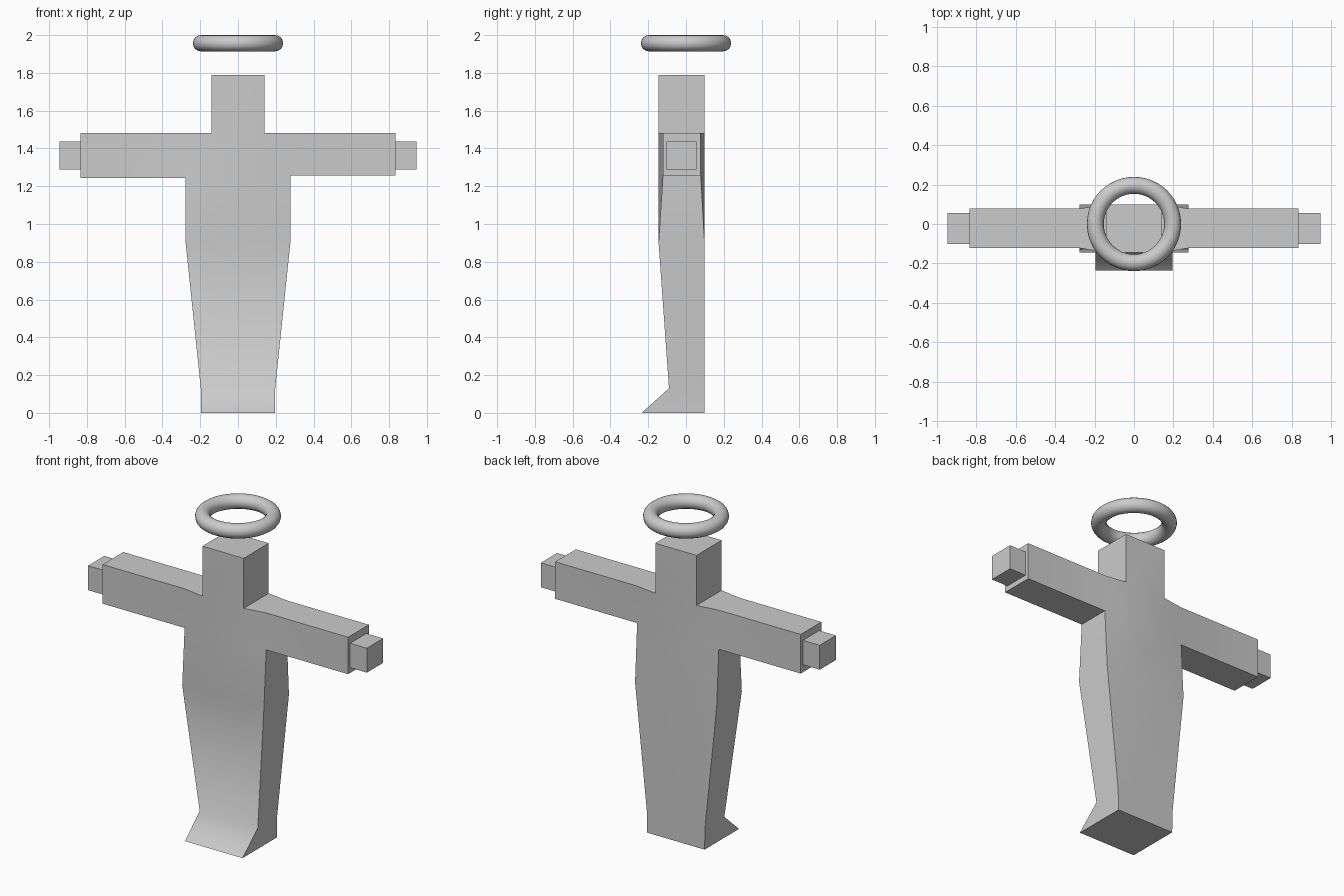
import bpy, bmesh, math

cube = bpy.data.objects.get("Cube")
if cube:
    bpy.data.objects.remove(cube, do_unlink=True)

stone = bpy.data.materials.new("light_grey_stone")
stone.use_nodes = True
colour = (0.6, 0.6, 0.6, 1)
stone.diffuse_color = colour
stone.node_tree.nodes["Principled BSDF"].inputs["Base Color"].default_value = colour


def finish(obj, angle):
    obj.data.materials.append(stone)
    bpy.ops.object.select_all(action='DESELECT')
    obj.select_set(True)
    bpy.context.view_layer.objects.active = obj
    bpy.ops.object.shade_smooth_by_angle(angle=math.radians(angle))


def add_block(shell, a, b):
    """Add the block between two quads; a face shared by two blocks cancels out."""
    faces = [a, b] + [(a[i], a[(i + 1) % 4], b[(i + 1) % 4], b[i]) for i in range(4)]
    for face in faces:
        key = frozenset(face)
        if key in shell:
            del shell[key]
        else:
            shell[key] = face


def mesh_from(shell, name):
    bm = bmesh.new()
    verts = {}
    for face in shell.values():
        for co in face:
            if co not in verts:
                verts[co] = bm.verts.new(co)
        bm.faces.new([verts[co] for co in face])
    bmesh.ops.recalc_face_normals(bm, faces=bm.faces)
    mesh = bpy.data.meshes.new(name)
    bm.to_mesh(mesh)
    bm.free()
    obj = bpy.data.objects.new(name, mesh)
    bpy.context.collection.objects.link(obj)
    return obj


def side_quad(x, front, back, low, high):
    return ((x, front, low), (x, back, low), (x, back, high), (x, front, high))


FRONT, BACK = -0.145, 0.098
ARM_FRONT, ARM_BACK = -0.122, 0.078
NECK, SHOULDER, TOP = 0.14, 0.277, 1.483

# Robe, torso and head: rows of (height, inner half width, front, back)
rows = [(0, 0.1, -0.235, BACK), (0.13, 0.1, -0.09, BACK),
        (0.9, NECK, FRONT, BACK), (1.25, NECK, FRONT, BACK),
        (TOP, NECK, FRONT, BACK), (1.79, NECK, FRONT, BACK)]
shell = {}
core = [((-w, f, z), (w, f, z), (w, b, z), (-w, b, z)) for z, w, f, b in rows]
for low, high in zip(core, core[1:]):
    add_block(shell, low, high)

# Robe sides, shoulders and sleeves
for s, underarm in ((-1, 1.243), (1, 1.256)):
    outer = [(0.195, -0.235, BACK, 0), (0.197, -0.09, BACK, 0.13),
             (SHOULDER, FRONT, BACK, 0.9), (SHOULDER, ARM_FRONT, ARM_BACK, underarm),
             (SHOULDER, ARM_FRONT, ARM_BACK, TOP)]
    flanks = []
    for (z, w, f, b), (x, of, ob, oz) in zip(rows, outer):
        flanks.append(((s * w, f, z), (s * x, of, oz), (s * x, ob, oz), (s * w, b, z)))
    for low, high in zip(flanks, flanks[1:]):
        add_block(shell, low, high)
    add_block(shell, side_quad(s * SHOULDER, ARM_FRONT, ARM_BACK, underarm, TOP),
              side_quad(s * 0.833, ARM_FRONT, ARM_BACK, underarm, TOP))

finish(mesh_from(shell, "robed_body"), 60)

# Hands
for s, name in ((-1, "right_hand"), (1, "left_hand")):
    hand = {}
    add_block(hand, side_quad(s * 0.833, -0.102, 0.055, 1.288, 1.438),
              side_quad(s * 0.946, -0.102, 0.055, 1.288, 1.438))
    finish(mesh_from(hand, name), 30)

# Halo
bpy.ops.mesh.primitive_torus_add(major_segments=48, minor_segments=16, major_radius=0.196,
                                 minor_radius=0.043, location=(0, 0, 1.957))
halo = bpy.context.object
halo.name = "halo"
finish(halo, 60)
